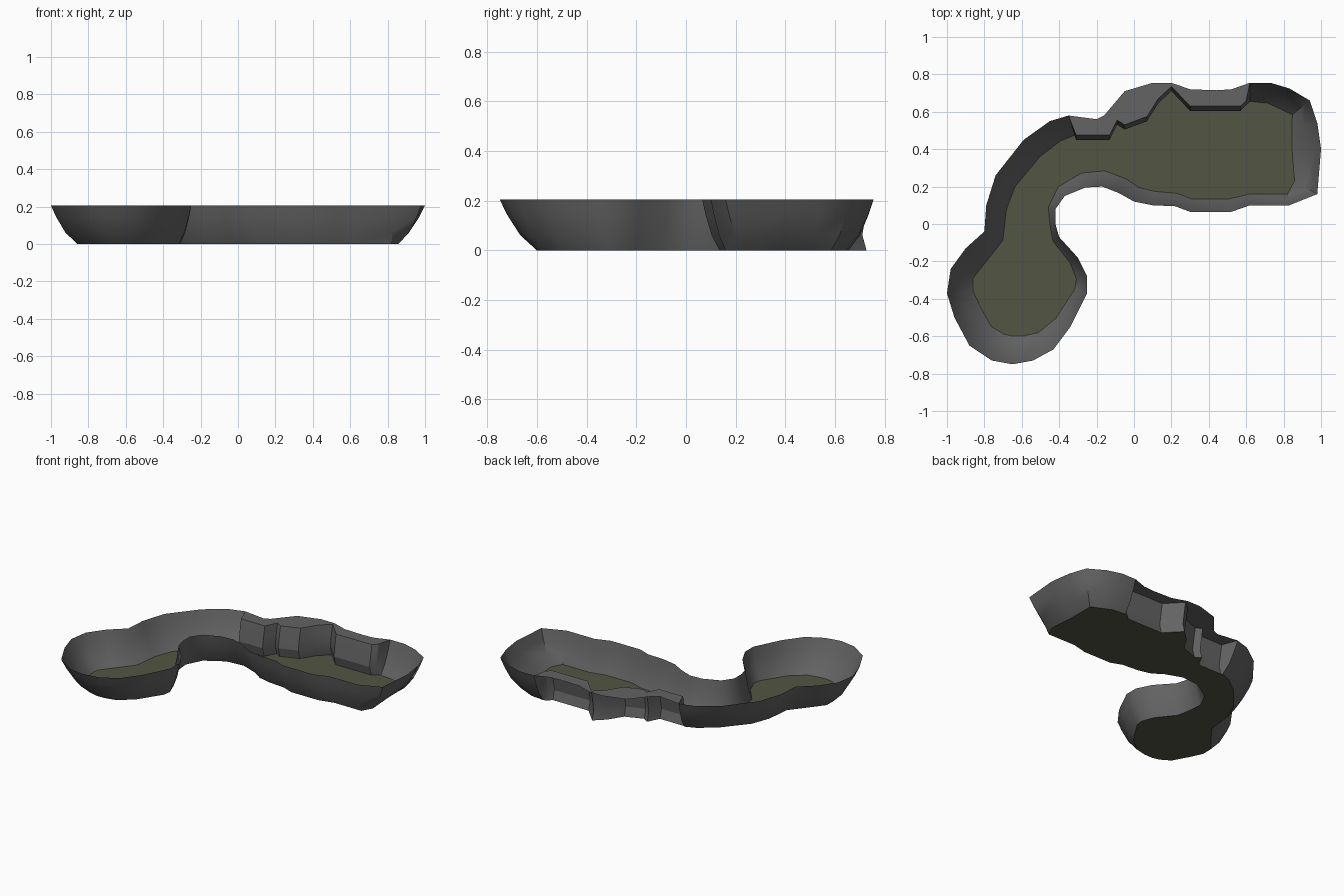
import bpy, bmesh
from mathutils import Vector

if "Cube" in bpy.data.objects:
    bpy.data.objects.remove(bpy.data.objects["Cube"])

H = 0.205

# Smooth bank rim, clockwise: x, y, inward run of the slope
BANK = [
    (.62, .755, .10), (.73, .755, .11), (.83, .725, .12), (.94, .66, .12),
    (.98, .54, .14), (1.0, .40, .155), (.98, .16, .14), (.83, .10, .06),
    (.62, .10, .06), (.52, .065, .07), (.30, .065, .07), (.22, .095, .07),
    (.10, .10, .075), (0, .12, .08), (-.08, .165, .085), (-.17, .20, .085),
    (-.26, .195, .08), (-.37, .15, .06), (-.42, .08, .04), (-.42, 0, .03),
    (-.40, -.07, .04), (-.30, -.18, .05), (-.25, -.28, .06), (-.25, -.37, .07),
    (-.34, -.55, .09), (-.43, -.67, .12), (-.54, -.73, .14), (-.65, -.75, .15),
    (-.76, -.73, .155), (-.88, -.65, .155), (-.96, -.50, .15), (-1.0, -.37, .14),
    (-.98, -.24, .13), (-.90, -.13, .13), (-.80, -.04, .11), (-.79, .10, .11),
    (-.74, .26, .12), (-.59, .45, .125), (-.45, .55, .12), (-.35, .58, .11)]

# Rocky shelf: outer rim and inner lip, left to right between the bank ends
SHELF_RIM = [(-.20, .56), (-.16, .58), (-.05, .71), (.10, .755), (.20, .755),
             (.30, .72), (.44, .715), (.52, .72)]
SHELF_LIP = [(-.31, .475), (-.13, .475), (-.09, .555), (-.05, .53), (.07, .575),
             (.13, .67), (.20, .735), (.30, .63), (.57, .63), (.60, .66)]


def material(name, colour):
    m = bpy.data.materials.new(name)
    m.diffuse_color = (*colour, 1)
    m.use_nodes = True
    m.node_tree.nodes["Principled BSDF"].inputs["Base Color"].default_value = m.diffuse_color
    return m


def build(name, faces, mat, angle):
    """Make an object from faces given as lists of points."""
    bm = bmesh.new()
    for f in faces:
        bm.faces.new([bm.verts.new(p) for p in f])
    bmesh.ops.remove_doubles(bm, verts=bm.verts, dist=1e-4)
    me = bpy.data.meshes.new(name)
    bm.to_mesh(me)
    bm.free()
    ob = bpy.data.objects.new(name, me)
    bpy.context.collection.objects.link(ob)
    me.materials.append(mat)
    bpy.ops.object.select_all(action='DESELECT')
    ob.select_set(True)
    bpy.context.view_layer.objects.active = ob
    bpy.ops.object.shade_smooth_by_angle(angle=angle)
    return ob


def skin(columns):
    """Quads between neighbouring top-to-bottom columns of points."""
    return [[a[k], a[k + 1], b[k + 1], b[k]]
            for a, b in zip(columns, columns[1:]) for k in range(len(a) - 1)]


# Slope profile: share of inward run, share of height
PROFILE = [(0, 1), (.2, .7), (.55, .3), (1, 0)]

bank_cols = []
for i, (x, y, w) in enumerate(BANK):
    p, q = BANK[max(i - 1, 0)], BANK[min(i + 1, len(BANK) - 1)]
    t = Vector((q[0] - p[0], q[1] - p[1])).normalized()
    bank_cols.append([Vector((x + t.y * w * s, y - t.x * w * s, H * h))
                      for s, h in PROFILE])

# Rock face: leans in at mid height, undercut at the foot
rock_cols = [[Vector((x, y + d, H * h)) for d, h in
              zip((0, -.012, -.025, -.008), (1, .7, .3, 0))] for x, y in SHELF_LIP]
rock_cols = [bank_cols[-1]] + rock_cols + [bank_cols[0]]

shelf = ([bank_cols[-1][0]] + [c[0] for c in rock_cols[1:-1]] + [bank_cols[0][0]]
         + [Vector((x, y, H)) for x, y in reversed(SHELF_RIM)])

# Pond bed
bed = [c[-1] for c in bank_cols] + [c[-1] for c in rock_cols[1:-1]]

stone = material("stone", (.125, .125, .125))
green = material("pond_green", (.085, .092, .055))
build("bank_wall", skin(bank_cols), stone, .7)
build("rock_ledge", skin(rock_cols) + [shelf], stone, .4)
build("pond_bed", [bed[::-1]], green, .5)
